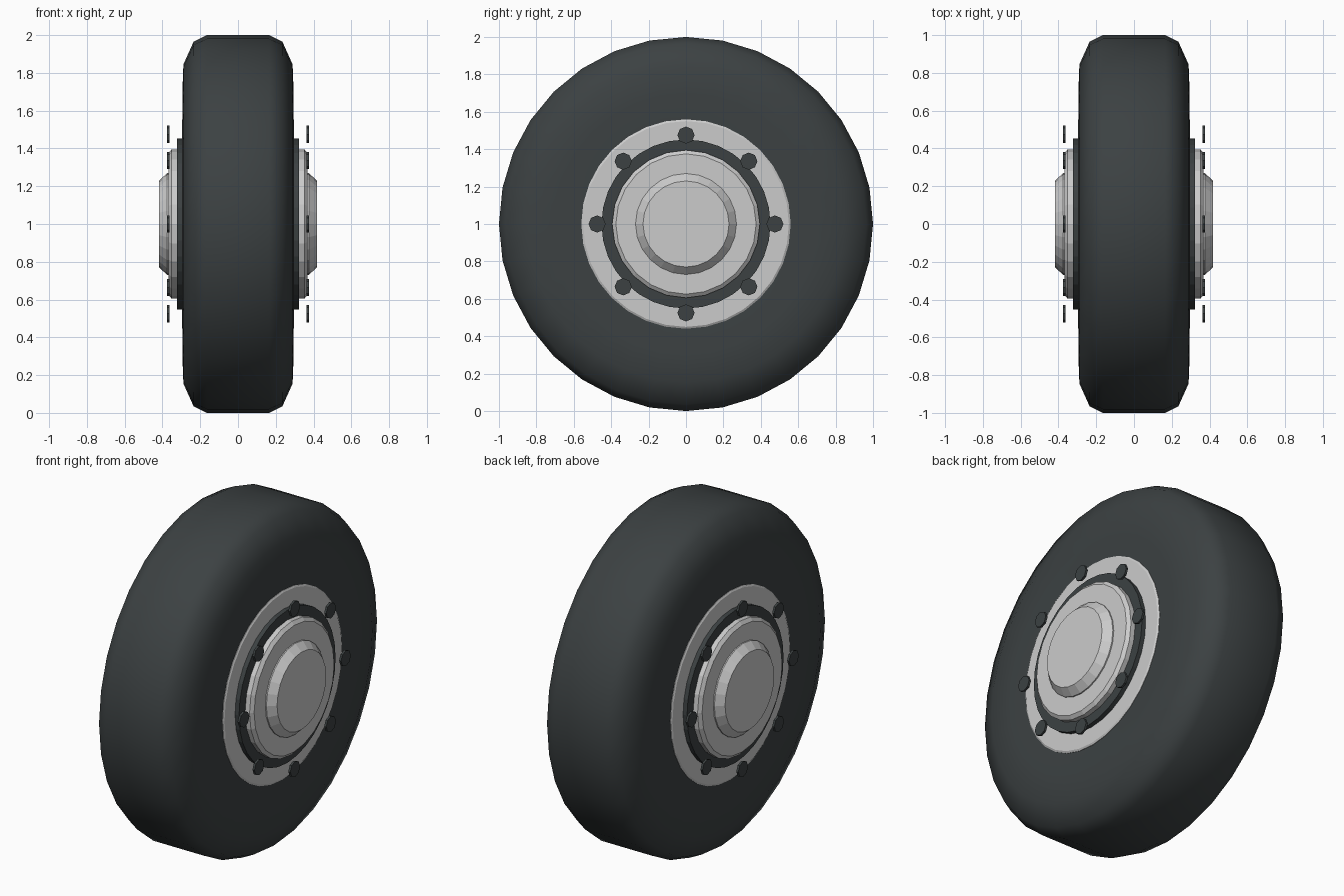
import bpy, bmesh
from math import sin, cos, pi, radians

if "Cube" in bpy.data.objects:
    bpy.data.objects.remove(bpy.data.objects["Cube"])

AXLE_Z = 1.0

dark = bpy.data.materials.new("dark_rubber")
dark.diffuse_color = (0.045, 0.053, 0.055, 1)
dark.use_nodes = True
dark.node_tree.nodes["Principled BSDF"].inputs["Base Color"].default_value = dark.diffuse_color


def lathe(name, profile, sides, smooth=None, mat=None, centre=(0, 0)):
    """Revolve (x, radius) points about the x direction, capping both ends."""
    bm = bmesh.new()
    rings = []
    for x, r in profile:
        rings.append([bm.verts.new((x, centre[0] + r * sin(2 * pi * i / sides),
                                    centre[1] + r * cos(2 * pi * i / sides)))
                      for i in range(sides)])
    for a, b in zip(rings, rings[1:]):
        for i in range(sides):
            j = (i + 1) % sides
            bm.faces.new((a[i], a[j], b[j], b[i]))
    bm.faces.new(rings[0])
    bm.faces.new(rings[-1])
    bmesh.ops.recalc_face_normals(bm, faces=bm.faces[:])
    mesh = bpy.data.meshes.new(name)
    bm.to_mesh(mesh)
    bm.free()
    obj = bpy.data.objects.new(name, mesh)
    obj.location.z = AXLE_Z
    bpy.context.collection.objects.link(obj)
    if mat:
        mesh.materials.append(mat)
    if smooth:
        bpy.ops.object.select_all(action='DESELECT')
        obj.select_set(True)
        bpy.context.view_layer.objects.active = obj
        bpy.ops.object.shade_smooth_by_angle(angle=radians(smooth))
    return obj


# Tyre: half profile mirrored across the centre plane
half = [(0.165, 1.0), (0.235, 0.965), (0.289, 0.845), (0.295, 0.69), (0.288, 0.55)]
tyre_profile = [(-x, r) for x, r in reversed(half)] + half
lathe("tyre", tyre_profile, 32, smooth=50, mat=dark)

for side, s in (("right", 1), ("left", -1)):
    def part(name, profile, sides, **kw):
        return lathe(f"{name}_{side}", [(s * x, r) for x, r in profile], sides, **kw)

    # Pale rim flange lying almost flush with the sidewall
    part("rim_flange", [(0.27, 0.56), (0.291, 0.56), (0.297, 0.55)], 32)
    # Dark raised ring
    part("dark_ring", [(0.28, 0.452), (0.323, 0.452)], 32, mat=dark)
    # Hub disc with bevelled edge
    part("hub_disc", [(0.31, 0.395), (0.352, 0.395), (0.368, 0.375)], 24)
    # Tapered hub cap
    part("hub_cap", [(0.36, 0.27), (0.375, 0.27), (0.417, 0.23)], 24)
    # Ring of eight bolt heads
    for i in range(8):
        a = i * pi / 4
        part(f"bolt_{i + 1}", [(0.362, 0.046), (0.375, 0.046)], 8, mat=dark,
             centre=(0.475 * sin(a), 0.475 * cos(a)))
